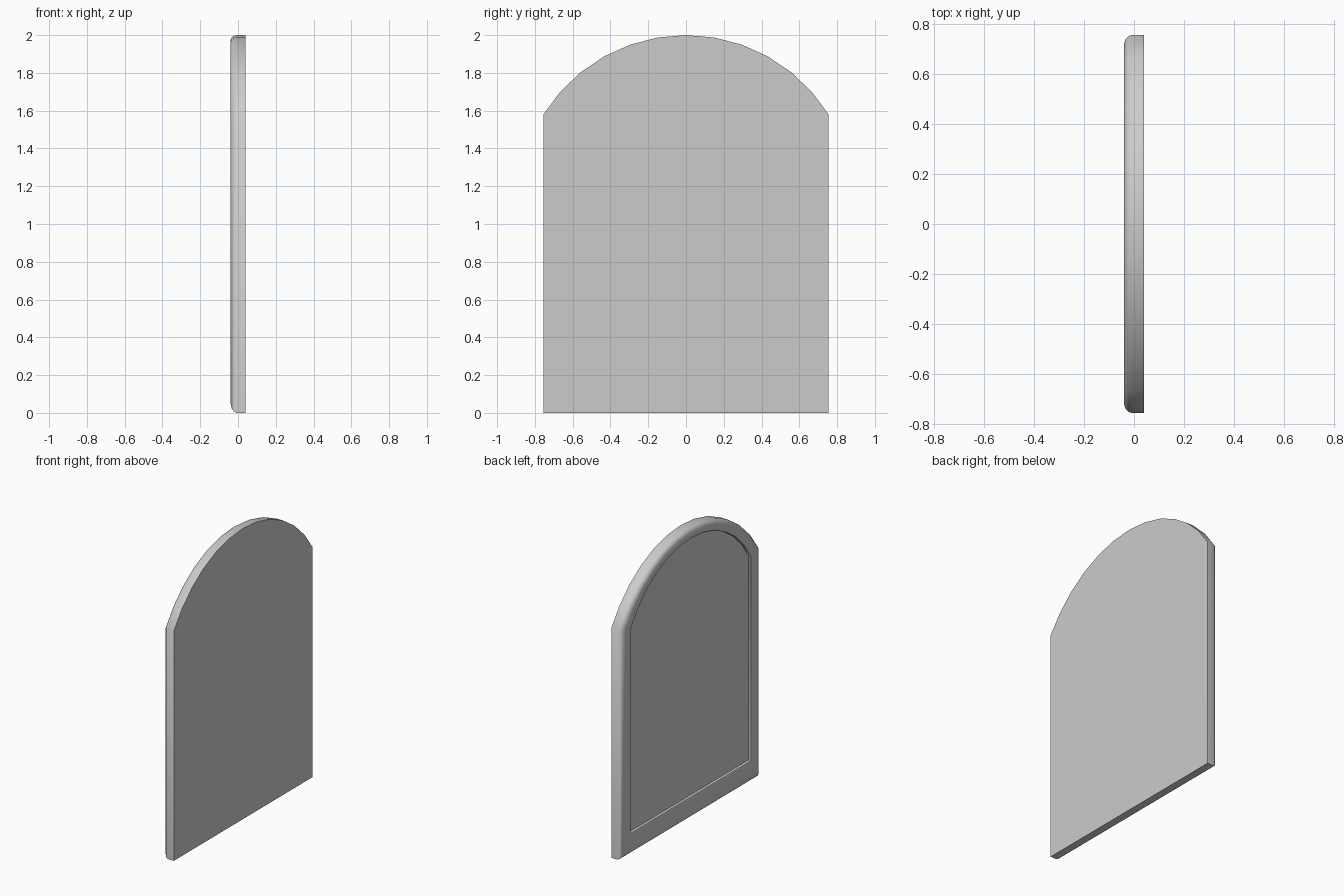
import bpy, bmesh, math

if "Cube" in bpy.data.objects:
    bpy.data.objects.remove(bpy.data.objects["Cube"])


def arch(half, bottom, spring, top, n=12):
    """Arched outline in (y, z): two bottom corners, then a circular arc."""
    rise = top - spring
    r = (half ** 2 + rise ** 2) / (2 * rise)
    a = math.asin(half / r)
    pts = [(-half, bottom), (half, bottom)]
    for i in range(n + 1):
        t = a - 2 * a * i / n
        pts.append((r * math.sin(t), top - r + r * math.cos(t)))
    return pts


OUTER = arch(0.755, 0.0, 1.58, 2.0)
INNER = arch(0.655, 0.15, 1.553, 1.93)


def loft(name, profile):
    """Skin rings blended from outer (t=0) to inner (t=1) outline at depth x."""
    bm = bmesh.new()
    rings = []
    for t, x in profile:
        rings.append([bm.verts.new((x, a[0] + (b[0] - a[0]) * t, a[1] + (b[1] - a[1]) * t))
                      for a, b in zip(OUTER, INNER)])
    n = len(OUTER)
    for r0, r1 in zip(rings, rings[1:]):
        for i in range(n):
            j = (i + 1) % n
            bm.faces.new((r0[i], r0[j], r1[j], r1[i]))
    bm.faces.new(rings[0])
    bm.faces.new(rings[-1])
    bmesh.ops.recalc_face_normals(bm, faces=bm.faces)
    me = bpy.data.meshes.new(name)
    bm.to_mesh(me)
    bm.free()
    ob = bpy.data.objects.new(name, me)
    bpy.context.collection.objects.link(ob)
    bpy.ops.object.select_all(action='DESELECT')
    ob.select_set(True)
    bpy.context.view_layer.objects.active = ob
    bpy.ops.object.shade_smooth_by_angle(angle=math.radians(40))
    return ob


# Flat-backed frame with a rounded outer moulding and a recessed seat
loft("arched_frame", [(0, 0.04), (0, -0.008), (0.05, -0.022), (0.16, -0.033),
                      (0.36, -0.04), (0.94, -0.04), (1, -0.036), (1, -0.012)])

# Inset panel resting in the frame
loft("inset_panel", [(1, 0.0), (1, -0.017)])
